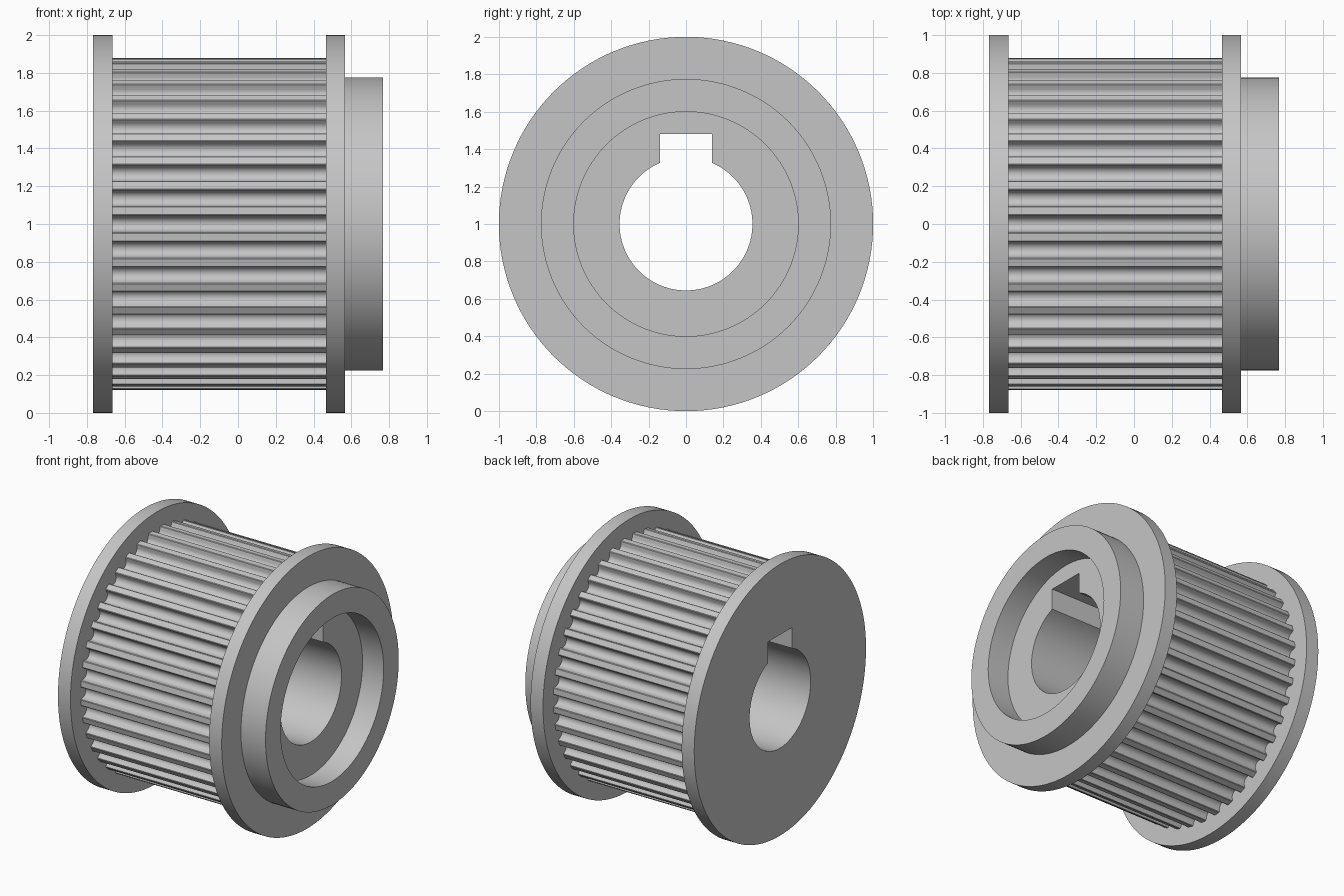
import bpy
import bmesh
from math import sin, cos, pi, asin, radians
from mathutils import Vector

if "Cube" in bpy.data.objects:
    bpy.data.objects.remove(bpy.data.objects["Cube"], do_unlink=True)

TEETH = 40
TIP_R = 0.88
GROOVE_R = 0.04
GROOVE_DEPTH = 0.058
BORE_R = 0.355
KEY_HALF, KEY_TOP = 0.14, 0.48

steel = bpy.data.materials.new("grey steel")
steel.use_nodes = True
grey = (0.56, 0.56, 0.56, 1)
steel.diffuse_color = grey
steel.node_tree.nodes["Principled BSDF"].inputs["Base Color"].default_value = grey


def circle(r, n=128):
    return [(r * cos(2 * pi * i / n), r * sin(2 * pi * i / n)) for i in range(n)]


def bore_outline(n=96):
    """Shaft hole with a square keyway at the top."""
    a = asin(KEY_HALF / BORE_R)
    start, sweep = pi / 2 + a, 2 * (pi - a)
    arc = [(BORE_R * cos(start + sweep * i / n), BORE_R * sin(start + sweep * i / n))
           for i in range(n + 1)]
    return arc + [(KEY_HALF, KEY_TOP), (-KEY_HALF, KEY_TOP)]


def tooth_outline():
    """Round-bottomed grooves with eased lips between curved lands."""
    pts = []
    centre_r = TIP_R - GROOVE_DEPTH + GROOVE_R
    lip = 0.049
    groove = [(TIP_R - 0.001, -lip), (TIP_R - 0.004, -lip + 0.005)]
    groove += [(centre_r - GROOVE_R * sin(pi * i / 10), -GROOVE_R * cos(pi * i / 10))
               for i in range(11)]
    groove += [(r, -t) for r, t in groove[1::-1]]
    half_pitch = pi / TEETH
    for k in range(TEETH):
        a = 2 * half_pitch * k
        for r, t in groove:
            pts.append((r * cos(a) - t * sin(a), r * sin(a) + t * cos(a)))
        mid = a + half_pitch
        pts.append((TIP_R * cos(mid), TIP_R * sin(mid)))
    return pts


def ring(name, outer, inner, x0, x1):
    """Plate with a hole, extruded along the axle from x0 to x1."""
    bm = bmesh.new()
    edges = []
    for loop in (outer, inner):
        vs = [bm.verts.new((x0, y, z + 1)) for y, z in loop]
        edges += [bm.edges.new((v, vs[i - 1])) for i, v in enumerate(vs)]
    bmesh.ops.triangle_fill(bm, edges=edges, use_beauty=True, normal=Vector((-1, 0, 0)))
    out = bmesh.ops.extrude_face_region(bm, geom=bm.faces[:], use_keep_orig=True)
    moved = [g for g in out["geom"] if isinstance(g, bmesh.types.BMVert)]
    bmesh.ops.translate(bm, verts=moved, vec=(x1 - x0, 0, 0))
    bmesh.ops.recalc_face_normals(bm, faces=bm.faces[:])
    mesh = bpy.data.meshes.new(name)
    bm.to_mesh(mesh)
    bm.free()
    mesh.materials.append(steel)
    ob = bpy.data.objects.new(name, mesh)
    bpy.context.collection.objects.link(ob)
    bpy.ops.object.select_all(action="DESELECT")
    ob.select_set(True)
    bpy.context.view_layer.objects.active = ob
    bpy.ops.object.shade_smooth_by_angle(angle=radians(30))
    return ob


bore = bore_outline()

# Flanges on both sides of the toothed drum
ring("right_flange", circle(1), bore, -0.767, -0.665)
ring("toothed_drum", tooth_outline(), bore, -0.665, 0.465)
ring("left_flange", circle(1), bore, 0.465, 0.567)

# Hub collar with a recessed floor around the bore
ring("hub_collar", circle(0.775), circle(0.6), 0.567, 0.767)
ring("hub_floor", circle(0.6), bore, 0.567, 0.595)
